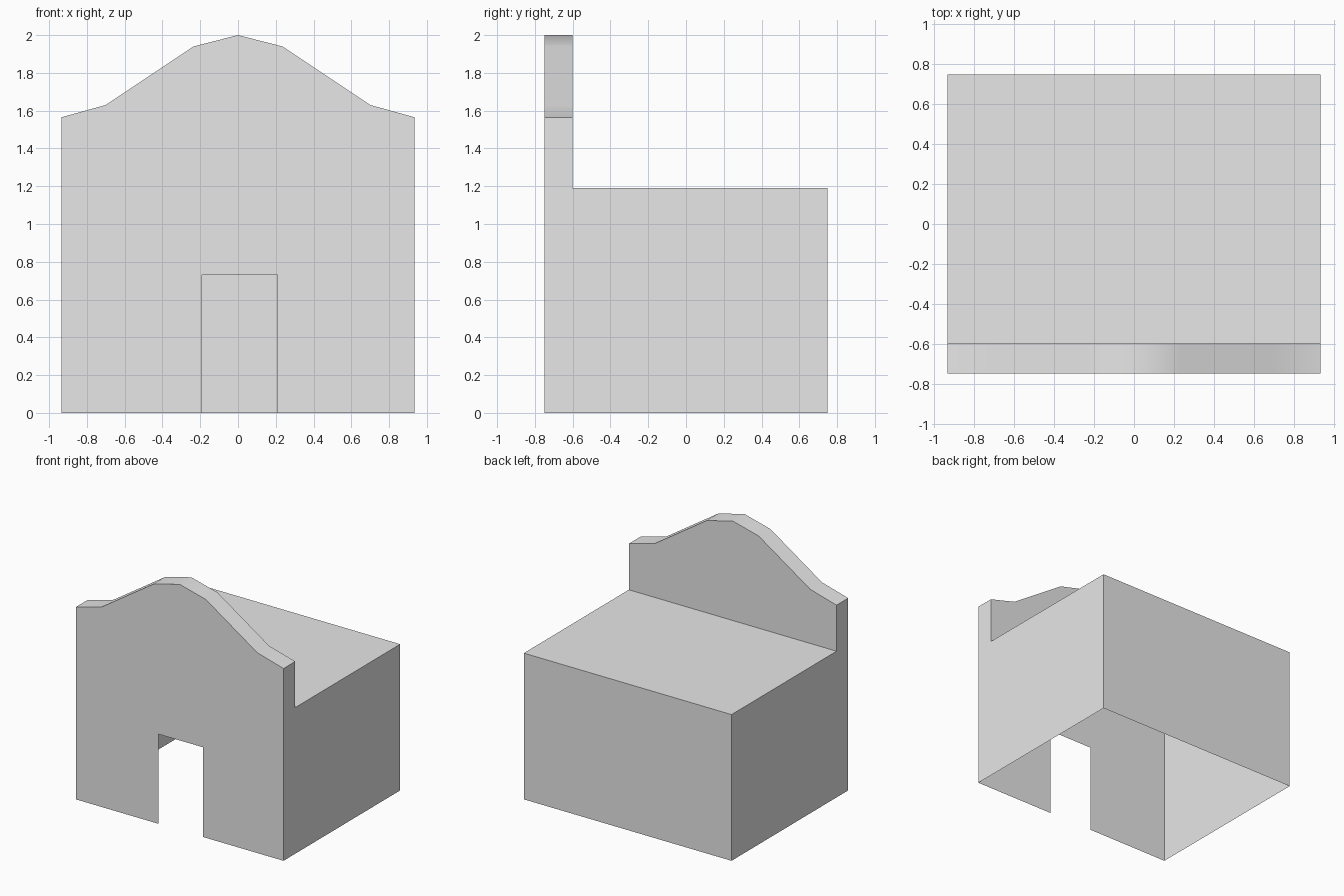
import bpy
import bmesh
import math

cube = bpy.data.objects.get("Cube")
if cube:
    bpy.data.objects.remove(cube, do_unlink=True)

WIDTH, FRONT, BACK = 0.935, -0.75, 0.75
GABLE_BACK, ROOF = -0.6, 1.19
DOOR_RIGHT, DOOR_LEFT, DOOR_TOP = -0.19, 0.21, 0.73

grey = bpy.data.materials.new("plain grey")
grey.use_nodes = True
grey.diffuse_color = (0.8, 0.8, 0.8, 1)
grey.node_tree.nodes["Principled BSDF"].inputs["Base Color"].default_value = grey.diffuse_color


def sheet(name, polygons):
    """Thin surface made of polygons wound outward."""
    bm = bmesh.new()
    for points in polygons:
        bm.faces.new([bm.verts.new(p) for p in points])
    bmesh.ops.remove_doubles(bm, verts=bm.verts, dist=0.0001)
    mesh = bpy.data.meshes.new(name)
    bm.to_mesh(mesh)
    bm.free()
    mesh.materials.append(grey)
    obj = bpy.data.objects.new(name, mesh)
    bpy.context.collection.objects.link(obj)
    return obj


# Mirrored gable outline, running from +x to -x
half = [(WIDTH, 1.565), (0.70, 1.63), (0.235, 1.94)]
outline = half + [(0, 2.0)] + [(-x, z) for x, z in reversed(half)]

# Front wall with the doorway notch
base = [(-WIDTH, 0), (DOOR_RIGHT, 0), (DOOR_RIGHT, DOOR_TOP),
        (DOOR_LEFT, DOOR_TOP), (DOOR_LEFT, 0), (WIDTH, 0)]
sheet("front_wall", [[(x, FRONT, z) for x, z in base + outline]])

# Rear face of the raised gable, above the roof
rear = [(-WIDTH, ROOF), (WIDTH, ROOF)] + outline
sheet("gable_rear", [[(x, GABLE_BACK, z) for x, z in reversed(rear)]])

# Softly shaded strip along the gable top
coping = sheet("gable_coping", [
    [(a[0], FRONT, a[1]), (a[0], GABLE_BACK, a[1]),
     (b[0], GABLE_BACK, b[1]), (b[0], FRONT, b[1])]
    for a, b in zip(outline, outline[1:])])
bpy.ops.object.select_all(action="DESELECT")
coping.select_set(True)
bpy.context.view_layer.objects.active = coping
bpy.ops.object.shade_smooth_by_angle(angle=math.radians(35))

# Stepped side walls
step = [(FRONT, 0), (BACK, 0), (BACK, ROOF), (GABLE_BACK, ROOF),
        (GABLE_BACK, outline[0][1]), (FRONT, outline[0][1])]
sheet("left_wall", [[(WIDTH, y, z) for y, z in step]])
sheet("right_wall", [[(-WIDTH, y, z) for y, z in reversed(step)]])

# Back wall and flat roof; the underside stays open
sheet("back_wall", [[(WIDTH, BACK, 0), (-WIDTH, BACK, 0),
                     (-WIDTH, BACK, ROOF), (WIDTH, BACK, ROOF)]])
sheet("roof", [[(-WIDTH, GABLE_BACK, ROOF), (WIDTH, GABLE_BACK, ROOF),
                (WIDTH, BACK, ROOF), (-WIDTH, BACK, ROOF)]])
